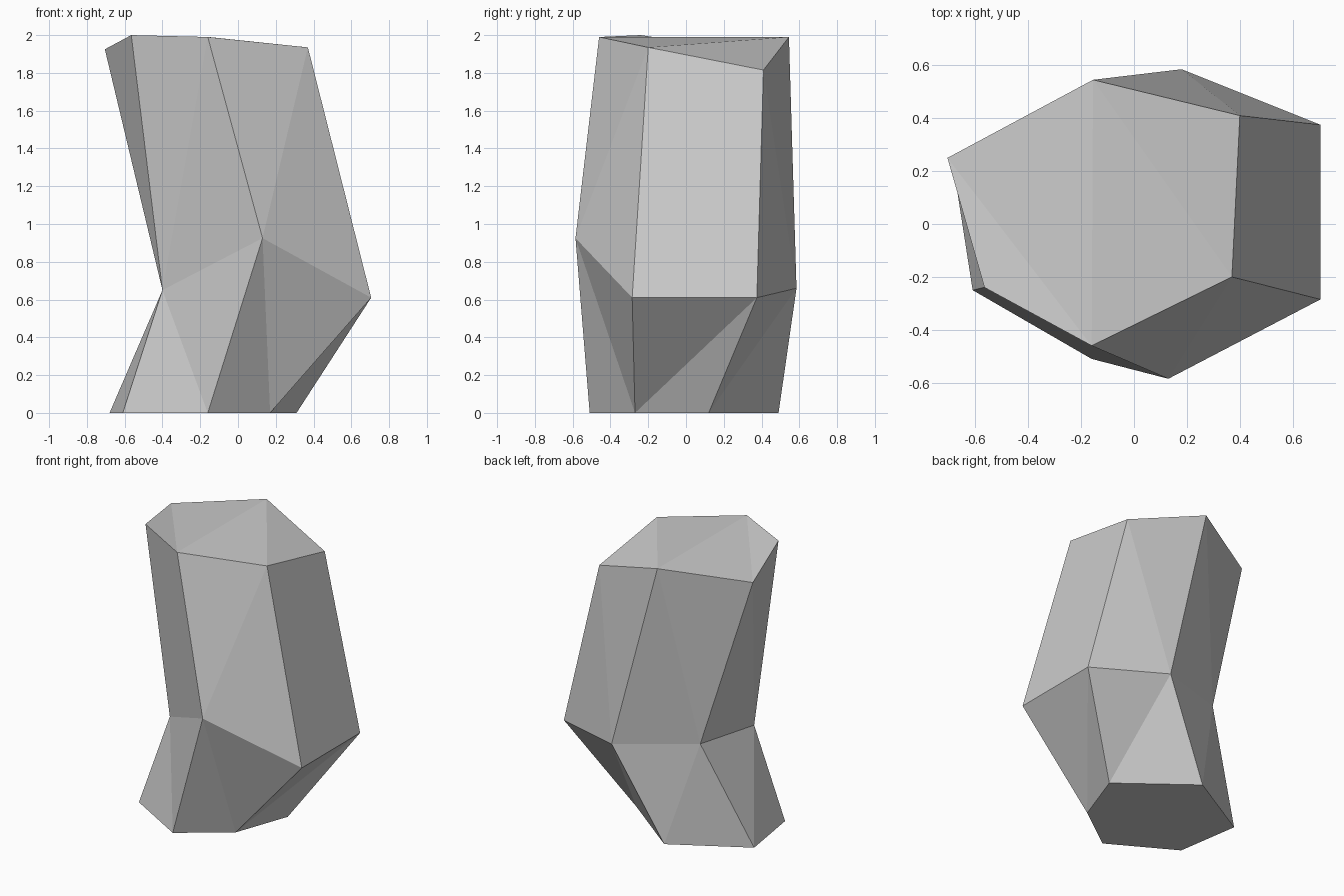
import bpy, bmesh

if "Cube" in bpy.data.objects:
    bpy.data.objects.remove(bpy.data.objects["Cube"])

# Three six-sided cross-sections, counter-clockwise from the front left
FOOT = [(-.61, -.25, 0), (-.16, -.51, 0), (.17, -.27, 0),
        (.31, .12, 0), (-.17, .49, 0), (-.68, .2, 0)]
WAIST = [(-.40, -.20, .65), (.13, -.585, .925), (.705, -.285, .61),
         (.705, .375, .61), (.18, .585, .66), (-.365, .36, .72)]
CROWN = [(-.565, -.24, 2), (-.16, -.46, 1.99), (.37, -.20, 1.935),
         (.40, .41, 1.815), (-.155, .545, 1.99), (-.705, .25, 1.925)]

bm = bmesh.new()
foot, waist, crown = [[bm.verts.new(p) for p in ring] for ring in (FOOT, WAIST, CROWN)]


def skin(hub, other, lean_forward):
    """Join two rings with triangles; each crease leaves the hub ring forward or backward."""
    n = len(hub)
    for i in range(n):
        j = (i + 1) % n
        if i < lean_forward:
            tris = (hub[i], other[i], other[j]), (hub[i], other[j], hub[j])
        else:
            tris = (hub[i], other[i], hub[j]), (hub[j], other[i], other[j])
        for t in tris:
            bm.faces.new(t)


# Lower and upper sides
skin(waist, foot, 2)
skin(waist, crown, 3)

# Flat underside and faceted top
bm.faces.new(foot[::-1])
for a, b, c in ((5, 0, 1), (5, 1, 4), (1, 2, 4), (2, 3, 4)):
    bm.faces.new((crown[a], crown[b], crown[c]))

bmesh.ops.recalc_face_normals(bm, faces=bm.faces)
mesh = bpy.data.meshes.new("rock_pillar")
bm.to_mesh(mesh)
bm.free()
bpy.context.collection.objects.link(bpy.data.objects.new("rock_pillar", mesh))
